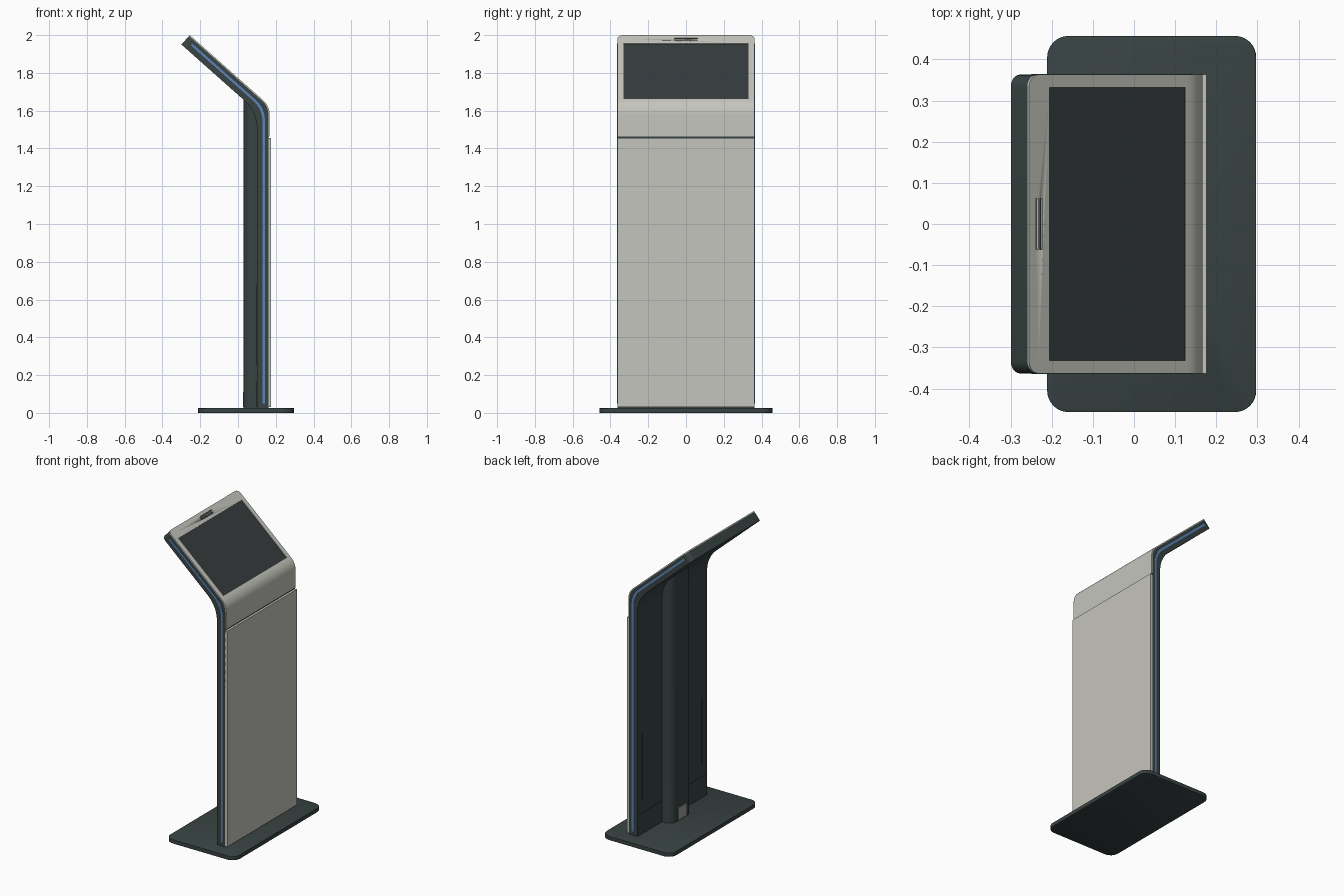
import bpy, bmesh, math
from mathutils import Vector, Matrix

if "Cube" in bpy.data.objects:
    bpy.data.objects.remove(bpy.data.objects["Cube"])

W = 0.363                                    # half width of the body
FRONT_X = 0.167                              # front plane of the upright
TIP = Vector((-0.255, 2.0))                  # upper front edge of the head (x, z)
A = math.radians(41.6)                       # slope of the head
DOWN = Vector((math.cos(A), -math.sin(A)))   # down the head face
OUT = Vector((math.sin(A), math.cos(A)))     # out of the head face


def material(name, rgb):
    m = bpy.data.materials.new(name)
    m.diffuse_color = (*rgb, 1)
    m.use_nodes = True
    m.node_tree.nodes["Principled BSDF"].inputs["Base Color"].default_value = m.diffuse_color
    return m


DARK = material("dark_slate", (0.04, 0.055, 0.055))
PALE = material("warm_white", (0.56, 0.56, 0.51))
GLASS = material("screen_glass", (0.036, 0.045, 0.047))
BLUE = material("blue_light", (0.10, 0.24, 0.50))
GREY = material("socket_grey", (0.35, 0.35, 0.33))


def finish(name, bm, mat):
    bmesh.ops.recalc_face_normals(bm, faces=bm.faces)
    me = bpy.data.meshes.new(name)
    bm.to_mesh(me)
    bm.free()
    ob = bpy.data.objects.new(name, me)
    bpy.context.collection.objects.link(ob)
    me.materials.append(mat)
    bpy.ops.object.select_all(action='DESELECT')
    ob.select_set(True)
    bpy.context.view_layer.objects.active = ob
    bpy.ops.object.shade_smooth_by_angle(angle=math.radians(30))
    return ob


def box(name, x, y, z, mat, matrix=None):
    bm = bmesh.new()
    bmesh.ops.create_cube(bm, size=1)
    for v in bm.verts:
        v.co = Vector([(r[0] + r[1]) / 2 + c * (r[1] - r[0]) for c, r in zip(v.co, (x, y, z))])
    if matrix:
        bm.transform(matrix)
    return finish(name, bm, mat)


def bent_line(depth, radius, z0, trim, n=12):
    """Side line of the kiosk, set back from the front face, with a filleted bend."""
    end = TIP - OUT * depth
    x = FRONT_X - depth
    corner = end + DOWN * ((x - end.x) / DOWN.x)
    turn = math.pi / 2 - A
    t = radius * math.tan(turn / 2)
    cx, cz = x - radius, corner.y - t
    arc = [Vector((cx + radius * math.cos(turn * i / n), cz + radius * math.sin(turn * i / n)))
           for i in range(n + 1)]
    return [Vector((x, z0))] + arc + [end + DOWN * trim]


def ribbon(name, front, back, y0, y1, mat, corner=0):
    """Solid between two bent lines, with optional rounded corners at the head end."""
    bm = bmesh.new()
    rows = [[bm.verts.new((p.x, y, p.y)) for p in line]
            for line, y in ((front, y0), (front, y1), (back, y1), (back, y0))]
    for k in range(4):
        a, b = rows[k], rows[(k + 1) % 4]
        for i in range(len(a) - 1):
            bm.faces.new((a[i], a[i + 1], b[i + 1], b[i]))
    for i in (0, -1):
        bm.faces.new([r[i] for r in rows])
    if corner:
        edges = [bm.edges.get((rows[0][-1], rows[3][-1])), bm.edges.get((rows[1][-1], rows[2][-1]))]
        bmesh.ops.bevel(bm, geom=edges, offset=corner, segments=6, profile=0.5, affect='EDGES')
    return finish(name, bm, mat)


def prism(name, outline, z0, top, mat, bevel=0):
    """Upright prism; top(x) gives the height over each outline point."""
    bm = bmesh.new()
    low = [bm.verts.new((x, y, z0)) for x, y in outline]
    high = [bm.verts.new((x, y, top(x))) for x, y in outline]
    bm.faces.new(low)
    bm.faces.new(high)
    for i in range(len(low)):
        j = (i + 1) % len(low)
        bm.faces.new((low[i], low[j], high[j], high[i]))
    if bevel:
        rim = [e for e in bm.edges if abs(e.verts[0].co.z - e.verts[1].co.z) < 1e-6]
        bmesh.ops.bevel(bm, geom=rim, offset=bevel, segments=2, profile=0.5, affect='EDGES')
    return finish(name, bm, mat)


def arc(cx, cy, r, start, n=8):
    return [(cx + r * math.cos(math.radians(start + 90 * i / n)),
             cy + r * math.sin(math.radians(start + 90 * i / n))) for i in range(n + 1)]


# base plate
X0, X1, Y, R = -0.211, 0.297, 0.457, 0.052
outline = (arc(X1 - R, Y - R, R, 0) + arc(X0 + R, Y - R, R, 90)
           + arc(X0 + R, R - Y, R, 180) + arc(X1 - R, R - Y, R, 270))
prism("base_plate", outline, 0, lambda x: 0.025, DARK, 0.002)

# bent body shell and its pale front skin
ribbon("body_shell", bent_line(0.006, 0.1, 0.02, 0), bent_line(0.067, 0.2, 0.02, 0),
       -W, W, DARK, 0.03)
skin = ribbon("upper_front_skin", bent_line(0, 0.1, 1.463, 0), bent_line(0.006, 0.1, 1.463, 0),
              -W, W, PALE, 0.03)
box("lower_front_panel", (0.160, 0.176), (-W, W), (0.03, 1.455), PALE)

# screen opening and sensor slots cut through the skin
HEAD = Matrix(((DOWN.x, 0, OUT.x, TIP.x), (0, 1, 0, 0), (DOWN.y, 0, OUT.y, TIP.y), (0, 0, 0, 1)))
SCREEN = ((0.067, 0.509), (-0.332, 0.332))
for x, y in (SCREEN, ((0.022, 0.030), (-0.062, 0.062)), ((0.036, 0.044), (-0.062, 0.062))):
    cutter = box("cutter", x, y, (-0.02, 0.02), DARK, HEAD)
    cutter.hide_render = True
    mod = skin.modifiers.new("opening", 'BOOLEAN')
    mod.operation, mod.solver, mod.object = 'DIFFERENCE', 'EXACT', cutter
    bpy.context.view_layer.objects.active = skin
    bpy.ops.object.modifier_apply(modifier=mod.name)
    bpy.data.objects.remove(cutter)
box("screen", *SCREEN, (-0.008, -0.003), GLASS, HEAD)

# rear column, its top running into the sloped head
H, CX, CR = 0.107, 0.03, 0.05
outline = [(0.12, H)] + arc(CX + CR, H - CR, CR, 90) + arc(CX + CR, CR - H, CR, 180) + [(0.12, -H)]
under = TIP - OUT * 0.045
prism("rear_column", outline, 0.02, lambda x: under.y - (x - under.x) * math.tan(A), DARK)
box("socket_plate", (0.027, 0.032), (-0.042, 0.042), (0.03, 0.11), GREY)

# parts repeated on both sides
for side, s in (("right", -1), ("left", 1)):
    def span(a, b):
        return tuple(sorted((s * a, s * b)))
    ribbon("light_strip_" + side, bent_line(0.025, 0.14, 0.05, 0.04),
           bent_line(0.037, 0.15, 0.05, 0.04), *span(W - 0.004, W + 0.0015), BLUE)
    box("rear_access_cover_" + side, (0.097, 0.105), span(0.115, 0.345), (0.03, 0.165), DARK)
    box("rear_vent_strip_" + side, (0.097, 0.105), span(0.305, 0.317), (0.25, 0.68), DARK)
